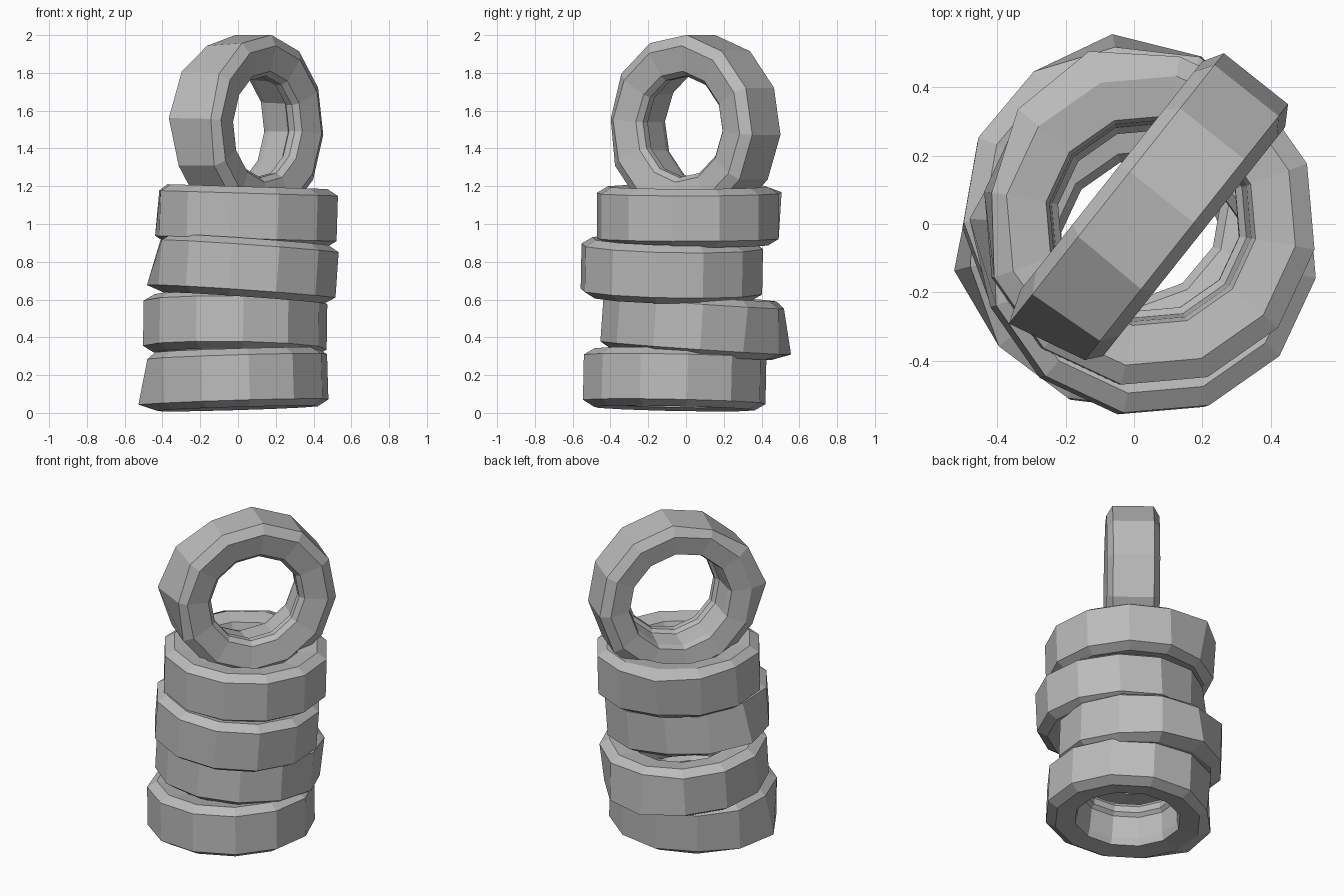
import bpy
import math
from mathutils import Vector, Matrix

cube = bpy.data.objects.get("Cube")
if cube:
    bpy.data.objects.remove(cube, do_unlink=True)

rubber = bpy.data.materials.new("grey_rubber")
rubber.use_nodes = True
grey = (0.5, 0.5, 0.5, 1)
rubber.diffuse_color = grey
rubber.node_tree.nodes["Principled BSDF"].inputs["Base Color"].default_value = grey

SIDES = 12
# Cross-section (radius, height): tread, shoulder, sidewall, stepped bead, plain bead, sidewall
PROFILE = [(0.488, 0.12), (0.43, 0.155), (0.295, 0.13), (0.27, 0.1), (0.27, 0.06),
           (0.29, 0.04), (0.3, -0.1), (0.312, -0.14), (0.43, -0.155), (0.488, -0.12)]
LOWER_RIM = len(PROFILE) - 1
# Worn spots as (side, profile point): change of radius
WEAR = {(0, LOWER_RIM): 0.04, (0, 0): -0.015, (SIDES - 1, LOWER_RIM): 0.02,
        (SIDES - 2, LOWER_RIM): -0.015}


def tyre_mesh():
    """Faceted ring with one flared spot and a small dent near it."""
    verts, faces = [], []
    n = len(PROFILE)
    for s in range(SIDES):
        a = math.tau * s / SIDES
        t = (s + 1) % SIDES
        for p, (r, z) in enumerate(PROFILE):
            r += WEAR.get((s, p), 0)
            verts.append((r * math.cos(a), r * math.sin(a), z))
            q = (p + 1) % n
            faces.append((s * n + p, t * n + p, t * n + q, s * n + q))
    mesh = bpy.data.meshes.new("tyre")
    mesh.from_pydata(verts, [], faces)
    mesh.materials.append(rubber)
    mesh.update()
    return mesh


def place_tyre(name, mesh, centre, axis, flare, across=(1, 0, 0), up=(0, 1, 0)):
    """Set the axle along axis and turn the flared spot to an angle from across towards up."""
    z = Vector(axis).normalized()
    a = math.radians(flare)
    x = Vector(across) * math.cos(a) + Vector(up) * math.sin(a)
    x = (x - z * x.dot(z)).normalized()
    y = z.cross(x)
    obj = bpy.data.objects.new(name, mesh)
    obj.matrix_world = Matrix.Translation(centre) @ Matrix((x, y, z)).transposed().to_4x4()
    bpy.context.collection.objects.link(obj)


mesh = tyre_mesh()

# Stacked tyres, bottom to top (the fourth lies upside down)
place_tyre("bottom_tyre", mesh, (-0.008, -0.06, 0.178), (-0.03, 0.02, 1), 188)
place_tyre("second_tyre", mesh, (-0.015, 0.04, 0.465), (0.015, 0.07, 1), 95)
place_tyre("third_tyre", mesh, (0.045, -0.075, 0.762), (0.07, 0.02, 1), 170)
place_tyre("fourth_tyre", mesh, (0.045, 0.01, 1.043), (-0.03, 0, -1), 110)

# Upright tyre balanced on top
place_tyre("upright_tyre", mesh, (0.055, 0.045, 1.515), (0.78, -0.62, 0), 175,
           across=(0.62, 0.78, 0), up=(0, 0, 1))
